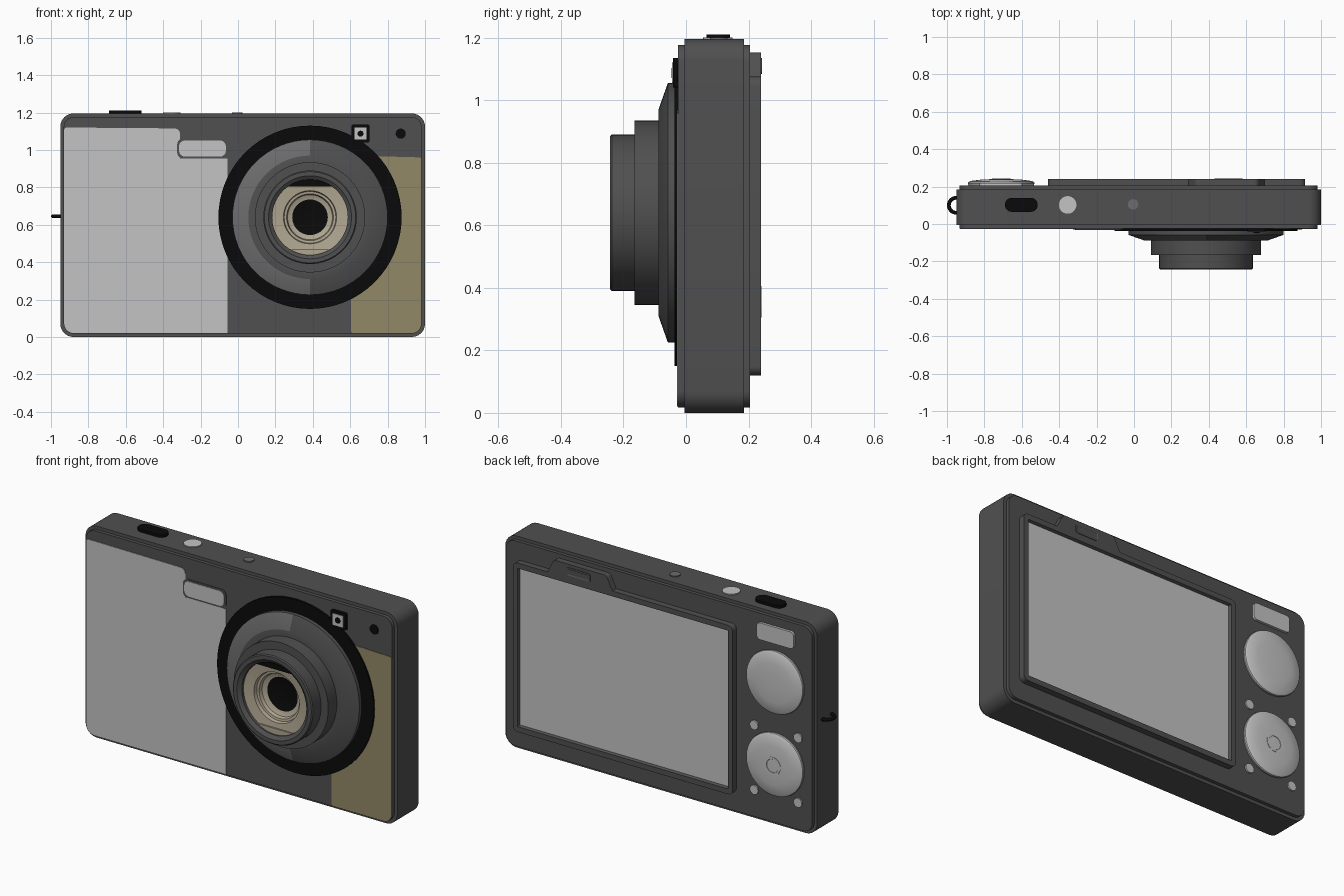
import bpy, bmesh
from math import cos, sin, pi, radians, sqrt
from mathutils import Vector

cube = bpy.data.objects.get("Cube")
if cube:
    bpy.data.objects.remove(cube, do_unlink=True)


def material(name, r, g, b):
    m = bpy.data.materials.new(name)
    m.use_nodes = True
    m.diffuse_color = (r, g, b, 1)
    m.node_tree.nodes["Principled BSDF"].inputs["Base Color"].default_value = (r, g, b, 1)
    return m


BODY = material("dark grey", .08, .08, .08)
RIM = material("mid grey", .15, .15, .15)
SILVER = material("silver", .55, .55, .55)
GOLD = material("olive gold", .29, .25, .135)
BEIGE = material("beige", .44, .39, .29)
BLACK = material("black", .003, .003, .003)


def finish(name, bm, mats, angle=30):
    bmesh.ops.remove_doubles(bm, verts=bm.verts, dist=1e-5)
    bmesh.ops.recalc_face_normals(bm, faces=bm.faces)
    mesh = bpy.data.meshes.new(name)
    bm.to_mesh(mesh)
    bm.free()
    ob = bpy.data.objects.new(name, mesh)
    bpy.context.collection.objects.link(ob)
    for m in mats:
        mesh.materials.append(m)
    bpy.ops.object.select_all(action='DESELECT')
    ob.select_set(True)
    bpy.context.view_layer.objects.active = ob
    bpy.ops.object.shade_smooth_by_angle(angle=radians(angle))
    return ob


def rounded(corners, steps=6):
    """Outline from (u, v, radius) corners, each rounded by an arc."""
    out = []
    for i, (u, v, r) in enumerate(corners):
        p = Vector((u, v))
        if r == 0:
            out.append(p)
            continue
        a = p + (Vector(corners[i - 1][:2]) - p).normalized() * r
        b = p + (Vector(corners[(i + 1) % len(corners)][:2]) - p).normalized() * r
        w = sqrt(.5)
        for k in range(steps + 1):
            t = k / steps
            c0, c1, c2 = (1 - t) ** 2, 2 * w * t * (1 - t), t * t
            out.append((a * c0 + p * c1 + b * c2) / (c0 + c1 + c2))
    return out


def rect(u0, u1, v0, v1, r):
    return rounded([(u0, v0, r), (u1, v0, r), (u1, v1, r), (u0, v1, r)])


def disc(u, v, r, n=32):
    return [Vector((u + r * cos(2 * pi * k / n), v + r * sin(2 * pi * k / n))) for k in range(n)]


def prism(name, outline, lo, hi, mat, axis='y', inset=None):
    """Extrude an outline; inset = (width, depth, material) sinks the hi cap."""
    bm = bmesh.new()
    place = (lambda p, t: (p.x, t, p.y)) if axis == 'y' else (lambda p, t: (p.x, p.y, t))
    ends = [[bm.verts.new(place(p, t)) for p in outline] for t in (lo, hi)]
    n = len(outline)
    bm.faces.new(ends[0])
    cap = bm.faces.new(ends[1])
    for k in range(n):
        j = (k + 1) % n
        bm.faces.new((ends[0][k], ends[0][j], ends[1][j], ends[1][k]))
    bmesh.ops.recalc_face_normals(bm, faces=bm.faces)
    mats = [mat]
    if inset:
        width, depth, inner = inset
        mats.append(inner)
        bmesh.ops.inset_individual(bm, faces=[cap], thickness=width)
        bmesh.ops.inset_individual(bm, faces=[cap], thickness=.006)
        bmesh.ops.translate(bm, verts=cap.verts, vec=place(Vector((0, 0)), -depth))
        cap.material_index = 1
    return finish(name, bm, mats)


def lathe(name, cx, cz, profile, mats, rule=None, n=64):
    """Turn a (radius, y) profile around an axis along y."""
    bm = bmesh.new()
    rings = [[bm.verts.new((cx + r * cos(2 * pi * k / n), y, cz + r * sin(2 * pi * k / n)))
              for k in range(n)] for r, y in profile]
    for i in range(len(rings) - 1):
        for k in range(n):
            j = (k + 1) % n
            f = bm.faces.new((rings[i][k], rings[i][j], rings[i + 1][j], rings[i + 1][k]))
            if rule:
                f.material_index = rule(f.calc_center_median())
    return finish(name, bm, mats)


# Body shell with stepped front and back plates
prism("body", rect(-.95, 1, 0, 1.195, .07), -.005, .185, BODY)
prism("front_plate", rect(-.932, .982, .018, 1.177, .055), -.025, -.004, BODY)
prism("back_plate", rect(-.932, .982, .018, 1.177, .055), .184, .205, BODY)

# Front panels
prism("grip_panel", rounded([(-.93, .02, .05), (-.055, .02, 0), (-.055, .955, 0), (-.31, .955, 0),
                             (-.31, 1.115, .03), (-.93, 1.12, .015)]), -.028, -.024, SILVER)
prism("window_border", rect(-.325, -.055, .955, 1.06, .03), -.0285, -.024, BODY)
prism("front_window", rect(-.315, -.065, .965, 1.05, .03), -.031, -.026, SILVER)
prism("gold_panel", rounded([(.605, .02, .012), (.98, .02, .05), (.98, .96, .012), (.605, .97, 0)]),
      -.028, -.024, GOLD)

# Sensor square and small lamp
prism("sensor_frame", rect(.607, .703, 1.04, 1.135, .008), -.041, -.024, BLACK)
prism("sensor_plate", rect(.622, .688, 1.055, 1.12, .004), -.044, -.04, SILVER)
prism("sensor_dot", disc(.655, 1.087, .016), -.047, -.043, BLACK)
prism("lamp", disc(.87, 1.087, .027), -.029, -.024, BLACK)

# Lens: black ring, sloped collar, two-stage barrel
LX, LZ = .385, .64
lathe("lens_ring", LX, LZ, [(.49, -.024), (.49, -.037), (.40, -.037)], [BLACK])
lathe("lens_collar", LX, LZ, [(.415, -.03), (.415, -.058), (.33, -.088), (.29, -.088)], [BODY, RIM],
      lambda c: int(c.x < LX and c.y < -.06 and (c - Vector((LX, c.y, LZ))).length > .32))
lathe("lens_barrel", LX, LZ, [(.295, -.08), (.295, -.165), (.25, -.165), (.25, -.237), (.244, -.243),
                              (.222, -.243), (.202, -.228), (.202, -.14)], [BODY])
lathe("lens_steps", LX, LZ, [(.203, -.212), (.142, -.205), (.138, -.185), (.125, -.183), (.12, -.163),
                             (.095, -.152), (0, -.152)], [BEIGE, BLACK],
      lambda c: int((c - Vector((LX, c.y, LZ))).length < .09))


def shutter(name, a0, a1, mat):
    arc = [Vector((LX + .202 * cos(radians(a0 + (a1 - a0) * k / 16)),
                   LZ + .202 * sin(radians(a0 + (a1 - a0) * k / 16)))) for k in range(17)]
    prism(name, arc, -.219, -.21, mat)


shutter("upper_lens_shutter", 55, 125, BLACK)
shutter("lower_lens_shutter", 237, 303, BEIGE)

# Screen frame with recessed display, viewfinder hump
prism("screen_frame", rect(-.46, .915, .12, 1.075, .03), .2, .24, BODY, inset=(.03, .014, SILVER))
prism("viewfinder_hump", rounded([(.29, 1.07, 0), (.70, 1.07, 0), (.66, 1.153, .015), (.33, 1.153, .015)]),
      .2, .24, BODY)
prism("viewfinder_window", rect(.43, .58, 1.083, 1.135, .015), .235, .243, BODY, inset=(.008, .004, RIM))

# Rear controls
BX = -.71
prism("rear_button", rect(BX - .115, BX + .115, 1.035, 1.13, .02), .2, .219, SILVER)
for name, z in (("upper_dial", .82), ("lower_dial", .355)):
    lathe(name, BX, z, [(.172, .2), (.178, .217), (.176, .224), (.165, .23), (.11, .237), (.05, .24), (0, .24)],
          [SILVER])
lathe("dial_centre", BX, .355, [(.05, .236), (.05, .242), (.038, .242), (.036, .239), (0, .241)], [SILVER], n=32)
for sx in (-1, 1):
    for sz in (-1, 1):
        prism("small_button", disc(BX + sx * .137, .355 + sz * .183, .026, 16), .2, .213, SILVER)

# Top controls
prism("shutter_button", rect(-.69, -.515, .065, .14, .036), 1.19, 1.21, BLACK, 'z')
prism("power_button", disc(-.355, .102, .047), 1.19, 1.2, SILVER, 'z')
prism("mode_button", disc(-.005, .105, .028, 20), 1.19, 1.201, RIM, 'z')

# Strap loop
bpy.ops.mesh.primitive_torus_add(location=(-.95, .1, .645), major_radius=.04, minor_radius=.01,
                                 major_segments=32, minor_segments=10)
loop = bpy.context.object
loop.name = "strap_loop"
loop.data.materials.append(BLACK)
bpy.ops.object.shade_smooth_by_angle(angle=radians(60))
